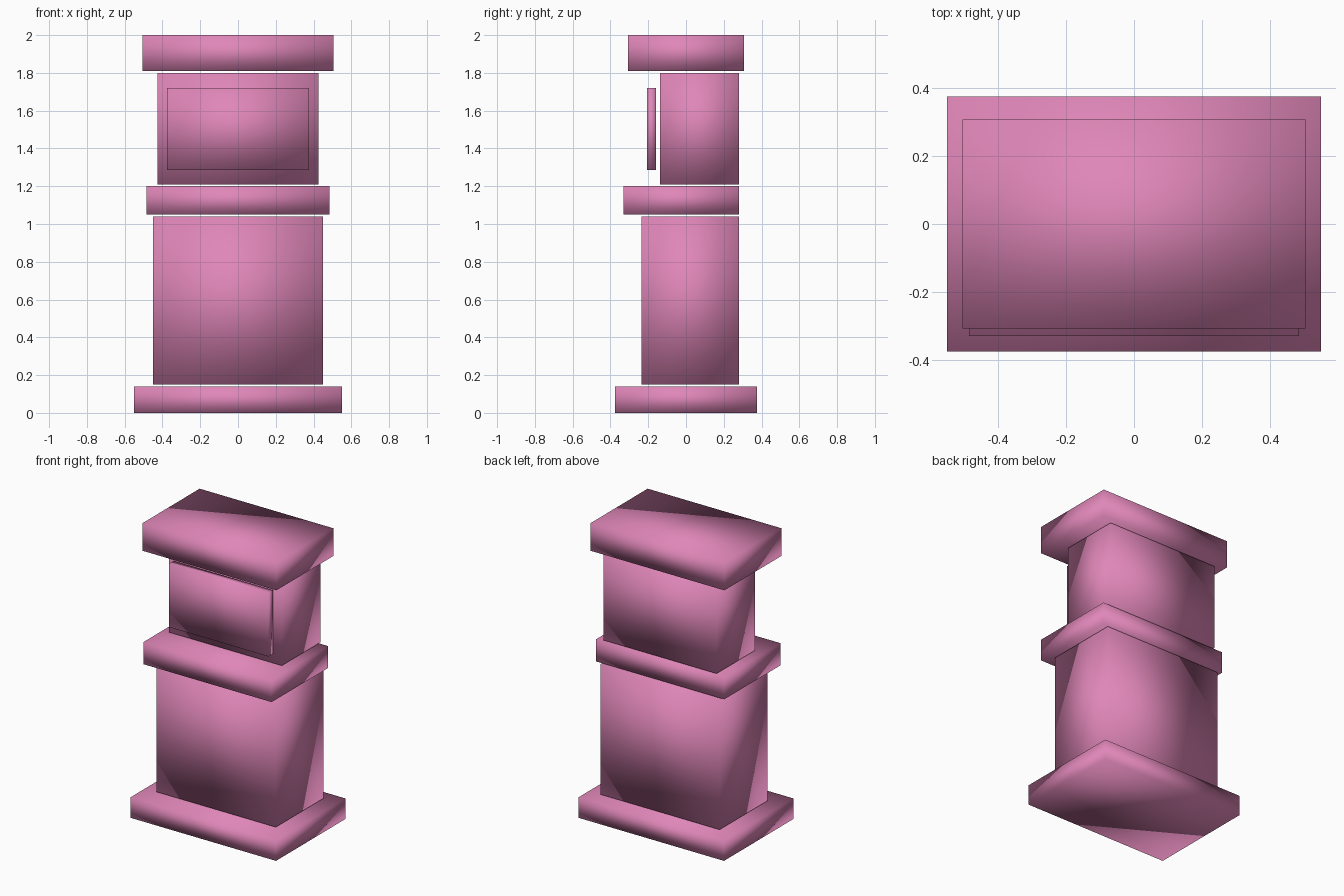
import bpy
import bmesh
from mathutils import Vector

if "Cube" in bpy.data.objects:
    bpy.data.objects.remove(bpy.data.objects["Cube"])

pink = bpy.data.materials.new("pink")
pink.diffuse_color = (0.74, 0.24, 0.48, 1.0)
pink.use_nodes = True
pink.node_tree.nodes["Principled BSDF"].inputs["Base Color"].default_value = pink.diffuse_color


def block(name, half_width, y0, y1, z0, z1):
    """Box centred on x, with soft shading shared across its corners."""
    bm = bmesh.new()
    bmesh.ops.create_cube(bm, size=1.0)
    bmesh.ops.scale(bm, vec=Vector((2 * half_width, y1 - y0, z1 - z0)), verts=bm.verts)
    bmesh.ops.translate(bm, vec=Vector((0, (y0 + y1) / 2, (z0 + z1) / 2)), verts=bm.verts)
    for face in bm.faces:
        face.smooth = True
    mesh = bpy.data.meshes.new(name)
    bm.to_mesh(mesh)
    bm.free()
    mesh.materials.append(pink)
    obj = bpy.data.objects.new(name, mesh)
    bpy.context.collection.objects.link(obj)
    return obj


# Stacked cabinet, bottom to top, with thin gaps between the parts
block("base_plinth", 0.55, -0.375, 0.375, 0.0, 0.14)
block("lower_cabinet", 0.45, -0.235, 0.28, 0.15, 1.04)
block("control_shelf", 0.485, -0.33, 0.28, 1.05, 1.20)
block("upper_cabinet", 0.427, -0.137, 0.28, 1.21, 1.80)
block("top_cap", 0.505, -0.307, 0.307, 1.81, 2.0)

# Front panel standing just clear of the upper cabinet
block("front_panel", 0.375, -0.207, -0.16, 1.285, 1.72)
